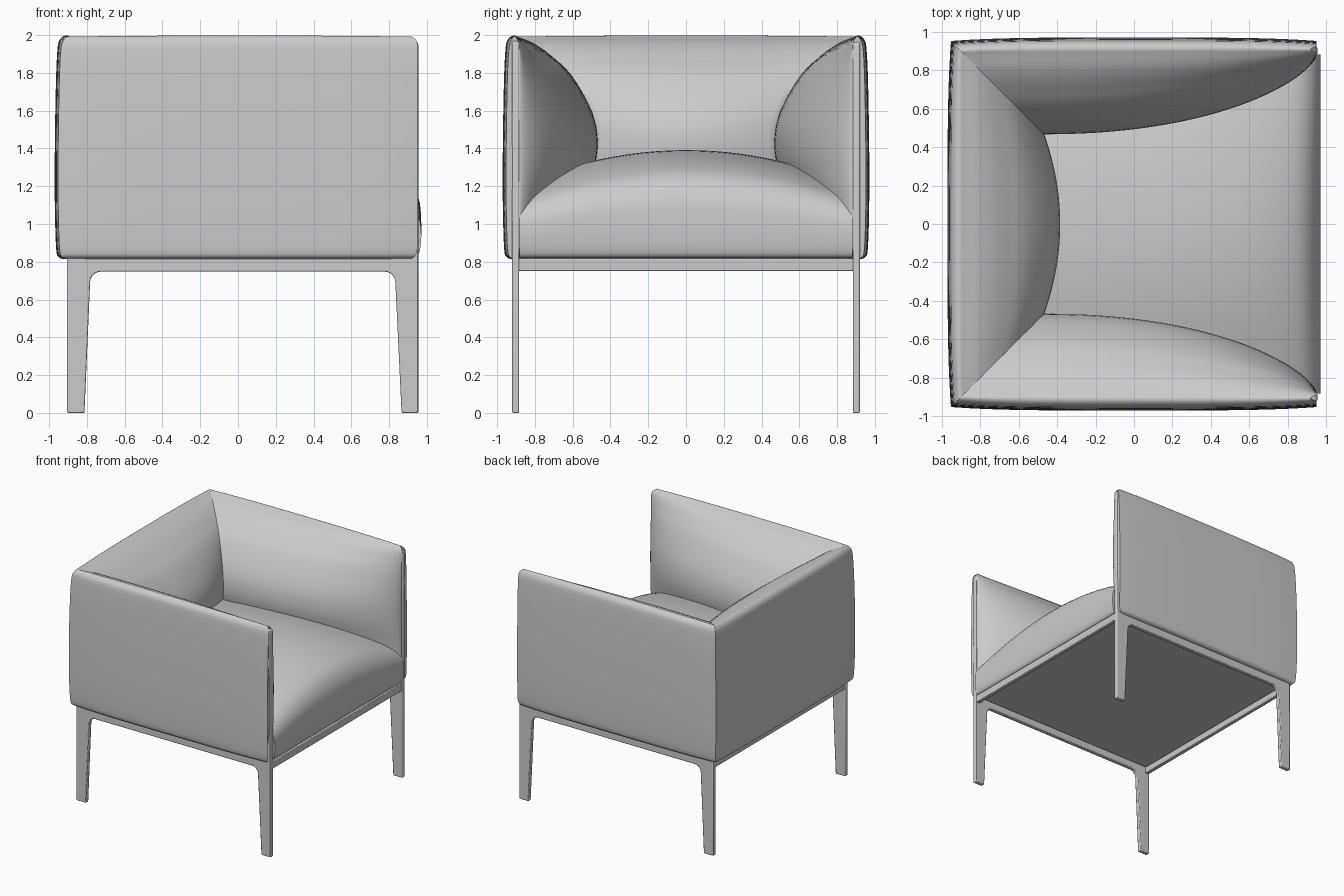
import bpy, bmesh, math

if "Cube" in bpy.data.objects:
    bpy.data.objects.remove(bpy.data.objects["Cube"])


def finish(bm, name, bevel=0.0):
    bmesh.ops.recalc_face_normals(bm, faces=bm.faces)
    me = bpy.data.meshes.new(name)
    bm.to_mesh(me)
    bm.free()
    ob = bpy.data.objects.new(name, me)
    bpy.context.collection.objects.link(ob)
    if bevel:
        m = ob.modifiers.new("bevel", 'BEVEL')
        m.width, m.segments, m.limit_method = bevel, 2, 'ANGLE'
    bpy.ops.object.select_all(action='DESELECT')
    ob.select_set(True)
    bpy.context.view_layer.objects.active = ob
    bpy.ops.object.shade_smooth_by_angle(angle=math.radians(38))
    return ob


def loft(name, rings):
    """Skin closed rings and cap both ends."""
    bm = bmesh.new()
    vs = [[bm.verts.new(p) for p in r] for r in rings]
    n = len(rings[0])
    for a, b in zip(vs, vs[1:]):
        for i in range(n):
            j = (i + 1) % n
            bm.faces.new((a[i], a[j], b[j], b[i]))
    bm.faces.new(vs[0])
    bm.faces.new(vs[-1])
    return finish(bm, name)


def spline(pts, steps=4):
    """Smooth curve through points of any dimension."""
    out = []
    for i in range(len(pts) - 1):
        p0, p1, p2 = pts[max(i - 1, 0)], pts[i], pts[i + 1]
        p3 = pts[min(i + 2, len(pts) - 1)]
        for k in range(steps):
            t = k / steps
            out.append(tuple(b + 0.5 * t * (c - a + t * (2 * a - 5 * b + 4 * c - d + t * (3 * (b - c) + d - a)))
                             for a, b, c, d in zip(p0, p1, p2, p3)))
    return out + [pts[-1]]


def box(name, x0, x1, y0, y1, z0, z1, bevel=0.005):
    bm = bmesh.new()
    bmesh.ops.create_cube(bm, size=1)
    for v in bm.verts:
        v.co = ((x0 + x1) / 2 + v.co.x * (x1 - x0), (y0 + y1) / 2 + v.co.y * (y1 - y0),
                (z0 + z1) / 2 + v.co.z * (z1 - z0))
    return finish(bm, name, bevel)


# Padding cross-section: height, depth at open end, depth at full bulge, outer weight
R = 0.97
section = spline([
    (0.815, 0.045, 0.045, 1), (0.825, 0.02, 0.02, 1), (0.87, 0.007, 0.007, 1),
    (1.1, 0.0, 0.0, 1), (1.4, 0.0, 0.0, 1), (1.75, 0.006, 0.006, 1), (1.92, 0.014, 0.014, 1),
    (1.97, 0.026, 0.026, 1), (1.992, 0.05, 0.055, .5), (1.982, 0.075, 0.09, 0),
    (1.95, 0.087, 0.17, 0), (1.88, 0.09, 0.27, 0), (1.78, 0.09, 0.37, 0), (1.6, 0.09, 0.47, 0),
    (1.45, 0.09, 0.503, 0), (1.3, 0.09, 0.485, 0), (1.1, 0.09, 0.4, 0), (0.9, 0.088, 0.25, 0),
    (0.83, 0.08, 0.08, 0)], 3)


def front_x(z):
    e = min(1, max(0, (0.87 - z) / 0.055, (z - 1.95) / 0.044))
    return 0.95 - 0.045 * (1 - math.sqrt(1 - e * e))


# Armrests: bulge fades toward the open end
for side, label in ((-1, "right_arm"), (1, "left_arm")):
    rings = []
    for i in range(33):
        t = math.sin(math.pi / 2 * i / 32)
        g = math.sin(math.pi / 2 * (1 - t) ** 0.65) if t < 1 else 0
        ring = []
        for z, d0, d1, w in section:
            corner = d1 + 0.018 * w
            d = d0 + (d1 - d0) * g + 0.018 * w * (2 * t - 1) ** 4
            x = (corner - R) * (1 - t) + front_x(z) * t
            rise = 0.006 * (1 - (2 * t - 1) ** 2) if z > 1.9 else 0
            ring.append((x, side * (R - d), z + rise))
        rings.append(ring)
    loft(label, rings)

# Backrest, mitred into the arms
rings = []
for i in range(33):
    u = i / 16 - 1
    ring = []
    for z, d0, d1, w in section:
        d = d1 + 0.018 * w * u ** 4 + 0.2 * (d1 - d0) * (1 - u * u)
        ring.append((d - R, u * (R - d1 - 0.018 * w), z + (0.006 * (1 - u * u) if z > 1.9 else 0)))
    rings.append(ring)
loft("backrest", rings)

# Seat cushion, crowned in both directions
seat = spline([(0.92, 0.82), (0.95, 0.835), (0.965, 0.9), (0.97, 1.02), (0.955, 1.14), (0.9, 1.235),
               (0.8, 1.295), (0.6, 1.35), (0.3, 1.385), (0, 1.39), (-0.4, 1.37), (-0.8, 1.3), (-0.85, 0.82)])
rings = []
for i in range(33):
    u = i / 16 - 1
    rings.append([(x, 0.882 * u, 0.82 + (z - 0.82) * (1 - 0.32 * u * u)) for x, z in seat])
loft("seat", rings)


# Side frames: two legs, rail and slim upright at the arm's front edge
def arc(cx, cz, r, a0, a1, n=6):
    return [(cx + r * math.cos(math.radians(a0 + (a1 - a0) * k / n)),
             cz + r * math.sin(math.radians(a0 + (a1 - a0) * k / n))) for k in range(n + 1)]


outline = [(-0.905, 0), (-0.813, 0)] + arc(-0.725, 0.69, 0.058, 177, 90) + arc(0.775, 0.69, 0.058, 90, 3)
outline += [(0.866, 0), (0.955, 0)] + arc(0.93, 1.945, 0.025, 0, 180) + [(0.905, 0.82), (-0.905, 0.82)]
for side, label in ((-1, "right_leg_frame"), (1, "left_leg_frame")):
    bm = bmesh.new()
    f = bm.faces.new([bm.verts.new((x, side * 0.883, z)) for x, z in outline])
    ext = bmesh.ops.extrude_face_region(bm, geom=[f])["geom"]
    for v in ext:
        if isinstance(v, bmesh.types.BMVert):
            v.co.y += side * 0.037
    finish(bm, label, 0.006)

# Cross rails and underside panel
box("front_rail", 0.915, 0.95, -0.89, 0.89, 0.752, 0.818)
box("back_rail", -0.9, -0.865, -0.89, 0.89, 0.752, 0.818)
box("underside_panel", -0.85, 0.9, -0.86, 0.86, 0.79, 0.83, 0.003)
